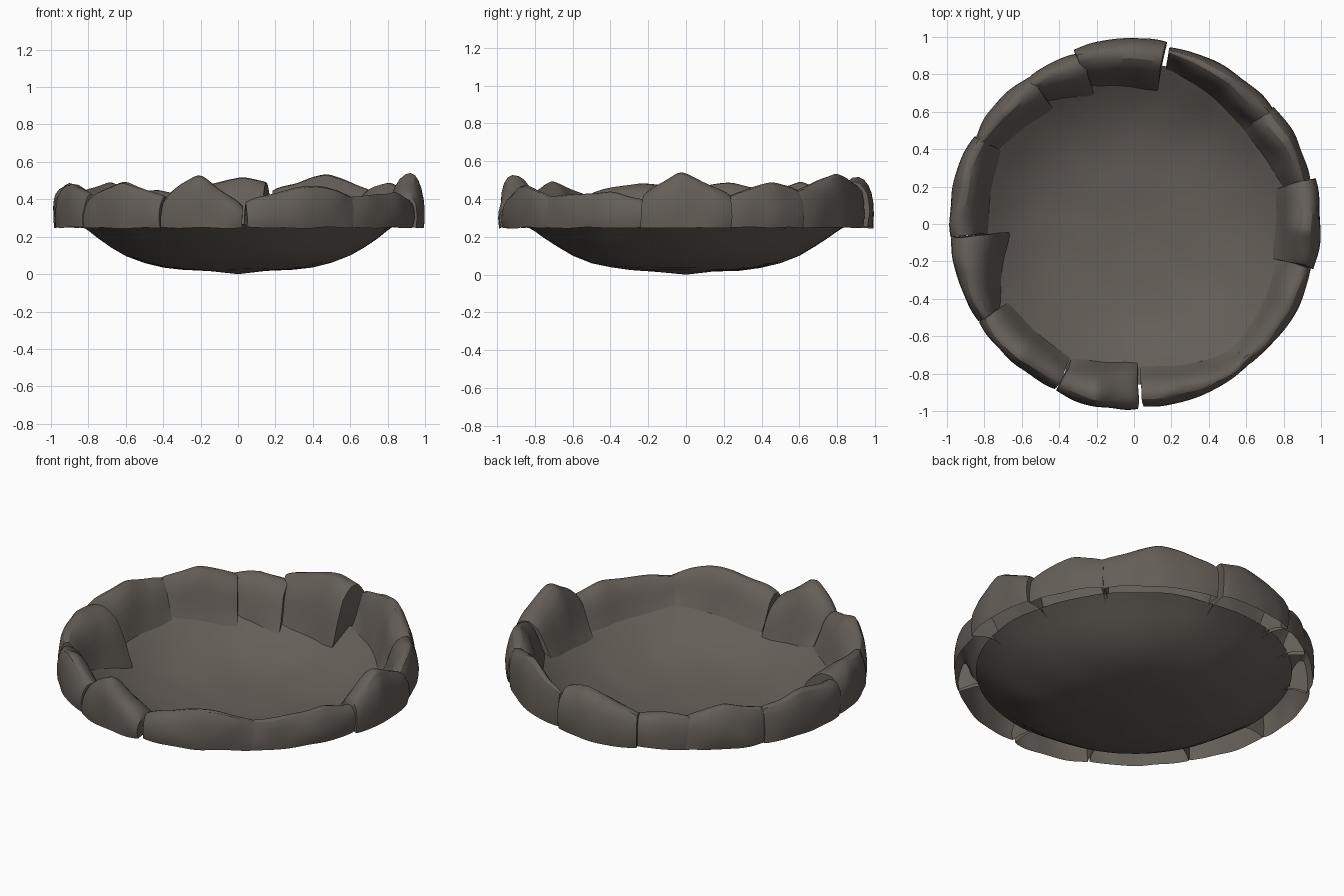
import bpy, bmesh, math
from mathutils import Vector, noise

if "Cube" in bpy.data.objects:
    bpy.data.objects.remove(bpy.data.objects["Cube"])

stone_mat = bpy.data.materials.new("dark_stone")
stone_mat.diffuse_color = (0.13, 0.112, 0.096, 1)
stone_mat.use_nodes = True
stone_mat.node_tree.nodes["Principled BSDF"].inputs["Base Color"].default_value = stone_mat.diffuse_color


def finish(name, bm, angle):
    bmesh.ops.recalc_face_normals(bm, faces=bm.faces)
    me = bpy.data.meshes.new(name)
    bm.to_mesh(me)
    bm.free()
    ob = bpy.data.objects.new(name, me)
    bpy.context.collection.objects.link(ob)
    me.materials.append(stone_mat)
    bpy.ops.object.select_all(action='DESELECT')
    ob.select_set(True)
    bpy.context.view_layer.objects.active = ob
    bpy.ops.object.shade_smooth_by_angle(angle=math.radians(angle))
    return ob


def lerp(a, b, t):
    return a + (b - a) * t


# Bowl profile (radius, height), ending inside the rim stones
profile = [(0, 0.012), (0.15, 0.016), (0.3, 0.025), (0.4, 0.037), (0.5, 0.061), (0.6, 0.100),
           (0.68, 0.146), (0.75, 0.193), (0.80, 0.232), (0.86, 0.272)]


def bowl_z(r):
    for (r0, z0), (r1, z1) in zip(profile, profile[1:]):
        if r <= r1:
            return lerp(z0, z1, (r - r0) / (r1 - r0))
    return profile[-1][1]


def bowl_noise(x, y):
    n = noise.noise(Vector((x * 4, y * 4, 3)))
    return 0.012 * n * min(1, math.hypot(x, y) * 2)


# Shallow, slightly uneven bowl
SEG = 72
bm = bmesh.new()
rows = []
for r, z in profile[1:]:
    row = []
    for i in range(SEG):
        a = 2 * math.pi * i / SEG
        x, y = r * math.cos(a), r * math.sin(a)
        row.append(bm.verts.new((x, y, z + bowl_noise(x, y))))
    rows.append(row)
centre = bm.verts.new((0, 0, 0.0))
for i in range(SEG):
    j = (i + 1) % SEG
    bm.faces.new((centre, rows[0][i], rows[0][j]))
    for lo, hi in zip(rows, rows[1:]):
        bm.faces.new((lo[i], hi[i], hi[j], lo[j]))
finish("bowl", bm, 60)

# Rim stones: start angle, end angle, inner radius at start / end, outer radius,
# height at start / peak / end, position of the peak along the stone
stones = [
    (-14, 14, 0.78, 0.80, 0.995, 0.43, 0.545, 0.43, 0.42),
    (14, 40, 0.84, 0.79, 0.975, 0.42, 0.50, 0.44, 0.6),
    (39, 78.5, 0.79, 0.87, 0.970, 0.45, 0.54, 0.45, 0.5),
    (80, 109, 0.74, 0.80, 0.99, 0.51, 0.525, 0.44, 0.25),
    (107, 127, 0.74, 0.84, 0.965, 0.42, 0.46, 0.43, 0.5),
    (125, 152, 0.77, 0.85, 0.97, 0.43, 0.49, 0.44, 0.5),
    (151, 184, 0.83, 0.80, 0.985, 0.44, 0.49, 0.46, 0.4),
    (184, 212, 0.68, 0.86, 0.985, 0.47, 0.49, 0.44, 0.4),
    (212, 244.5, 0.81, 0.81, 0.98, 0.41, 0.50, 0.42, 0.55),
    (245, 271.5, 0.81, 0.76, 0.99, 0.39, 0.545, 0.36, 0.45),
    (272.5, 311, 0.78, 0.89, 0.975, 0.39, 0.48, 0.42, 0.62),
    (309, 346, 0.87, 0.81, 0.975, 0.42, 0.435, 0.41, 0.7),
]
N = 14
for k, (a0, a1, ri0, ri1, ro, h0, hp, h1, tp) in enumerate(stones):
    bm = bmesh.new()
    rings = []
    for i in range(N + 1):
        t = i / N
        a = math.radians(lerp(a0, a1, t))
        # height rises to the peak and falls away again
        s = t / tp if t < tp else (1 - t) / (1 - tp)
        h = lerp(h0 if t < tp else h1, hp, s ** 0.8)
        end = min(1, 0.3 + 4 * min(t, 1 - t))
        ri = lerp(ri0, ri1, t) + 0.02 * (1 - end)
        out = ro - 0.012 * (1 - end)
        w = out - ri
        low = 0.248
        foot = min(ri - 0.03, 0.845)
        fz = bowl_z(foot) + bowl_noise(foot * math.cos(a), foot * math.sin(a))
        section = [(out, low), (out + 0.008, lerp(low, h, 0.3)),
                   (out - 0.003, lerp(low, h, 0.72)),
                   (out - 0.18 * w, lerp(low, h, 0.97)),
                   (out - 0.42 * w, h),
                   (ri + 0.22 * w, lerp(low, h, 0.76)),
                   (ri + 0.05 * w, lerp(fz, h, 0.36)),
                   (foot, fz + 0.001)]
        ring = []
        for j, (r, z) in enumerate(section):
            p = Vector((r * math.cos(a), r * math.sin(a), z))
            n = noise.noise_vector(p * 6 + Vector((k * 3.1, 0, 0)))
            p += n * (0.018 if 0 < j < 7 else 0.010 if j == 0 else 0)
            ring.append(bm.verts.new(p))
        rings.append(ring)
    M = len(rings[0])
    crease = bm.edges.layers.float.new("crease_edge")
    # open shells resting on the bowl
    for ra, rb in zip(rings, rings[1:]):
        for j in range(M - 1):
            bm.faces.new((ra[j], ra[j + 1], rb[j + 1], rb[j]))
    # end walls, their lower edges following the bowl
    for ring, deg in ((rings[0], a0), (rings[-1], a1)):
        a = math.radians(deg)
        lower = []
        for r in (0.80, 0.86):
            if r > ring[-1].co.xy.length + 0.015:
                x, y = r * math.cos(a), r * math.sin(a)
                lower.append(bm.verts.new((x, y, bowl_z(r) + bowl_noise(x, y))))
        bm.faces.new(ring + lower)
        for j in range(M - 1):
            bm.edges.get((ring[j], ring[j + 1]))[crease] = 0.7
    ob = finish("rim_stone_%02d" % (k + 1), bm, 50)
    sub = ob.modifiers.new("rounding", 'SUBSURF')
    sub.levels = sub.render_levels = 1
    # rounding runs before the smooth-by-angle step
    ob.modifiers.move(len(ob.modifiers) - 1, 0)
